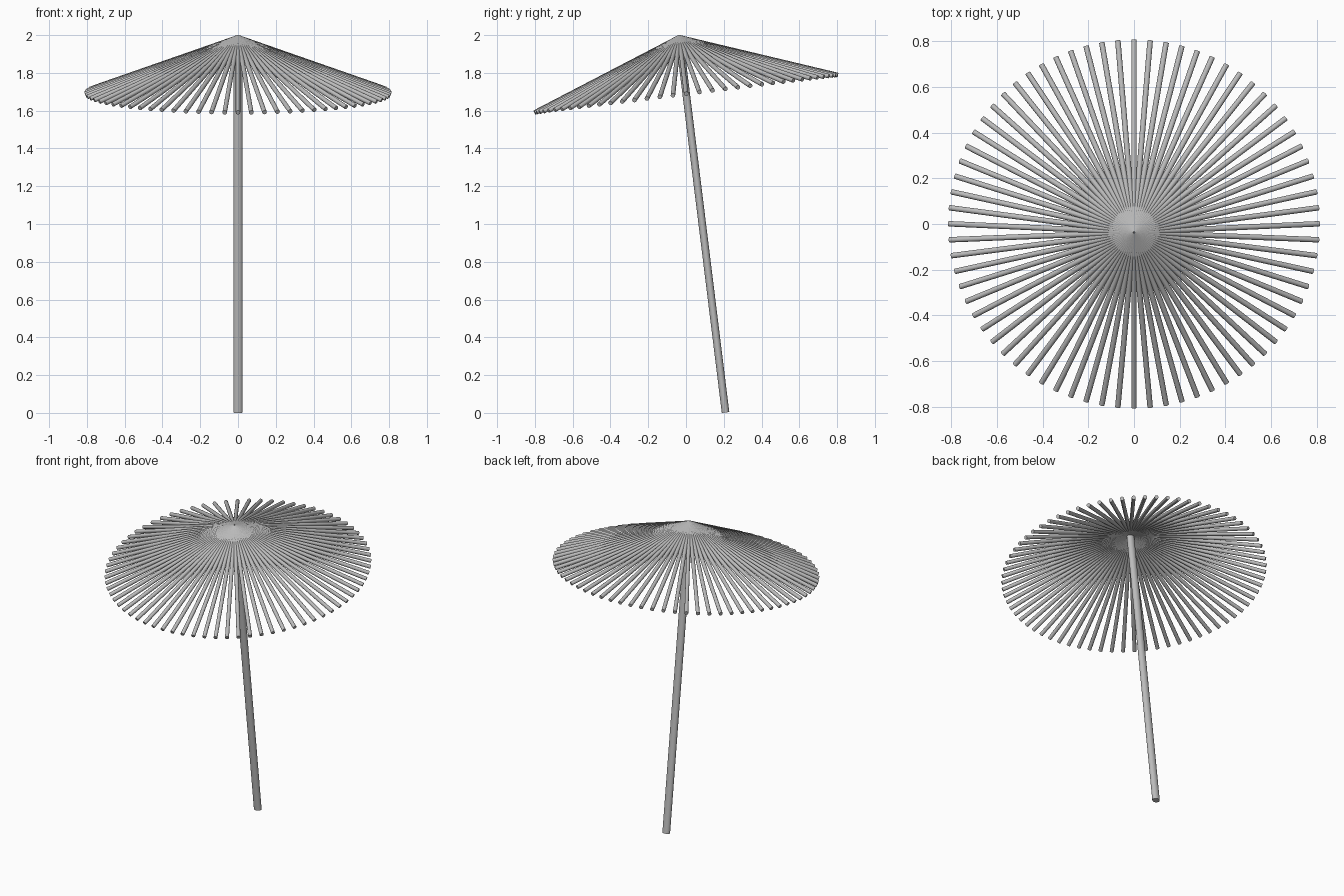
import bpy, bmesh, math
from mathutils import Matrix, Vector

if "Cube" in bpy.data.objects:
    bpy.data.objects.remove(bpy.data.objects["Cube"])

TILT = math.atan(0.1235)      # whole parasol leans towards the front
RIBS = 72
RIB_R = 0.012
RIM_R = 0.81
DROP = 0.302                  # rim height below the apex, along the axis
POLE_RX, POLE_RY = 0.025, 0.020

grey = bpy.data.materials.new("plain_grey")
grey.diffuse_color = (0.5, 0.5, 0.5, 1)
grey.use_nodes = True
grey.node_tree.nodes["Principled BSDF"].inputs["Base Color"].default_value = grey.diffuse_color

# local frame: origin at the apex, z along the leaning pole
frame = Matrix.Translation((0, -0.036, 1.989)) @ Matrix.Rotation(TILT, 4, 'X')


def add_rod(bm, a, b, rx, ry, sides):
    """Capped rod between two points, with an elliptical section."""
    d = b - a
    m = (Matrix.Translation((a + b) / 2) @ d.to_track_quat('Z', 'Y').to_matrix().to_4x4()
         @ Matrix.Diagonal((rx, ry, 1, 1)))
    bmesh.ops.create_cone(bm, cap_ends=True, segments=sides, radius1=1, radius2=1,
                          depth=d.length, matrix=m)


def finish(bm, name):
    bm.transform(frame)
    me = bpy.data.meshes.new(name)
    bm.to_mesh(me)
    bm.free()
    me.materials.append(grey)
    ob = bpy.data.objects.new(name, me)
    bpy.context.collection.objects.link(ob)
    bpy.context.view_layer.objects.active = ob
    ob.select_set(True)
    bpy.ops.object.shade_smooth_by_angle(angle=math.radians(40))
    ob.select_set(False)


# canopy: ring of straight rods from the apex down to the rim
bm = bmesh.new()
for i in range(RIBS):
    t = 2 * math.pi * i / RIBS
    tip = Vector((RIM_R * math.cos(t), RIM_R * math.sin(t), -DROP))
    add_rod(bm, Vector(), tip, RIB_R, RIB_R, 16)
finish(bm, "canopy_ribs")

# pole: from the ground to just under the apex
bm = bmesh.new()
length = 1.987 / math.cos(TILT)
add_rod(bm, Vector((0, 0, -length)), Vector((0, 0, -0.01)), POLE_RX, POLE_RY, 24)
finish(bm, "pole")
